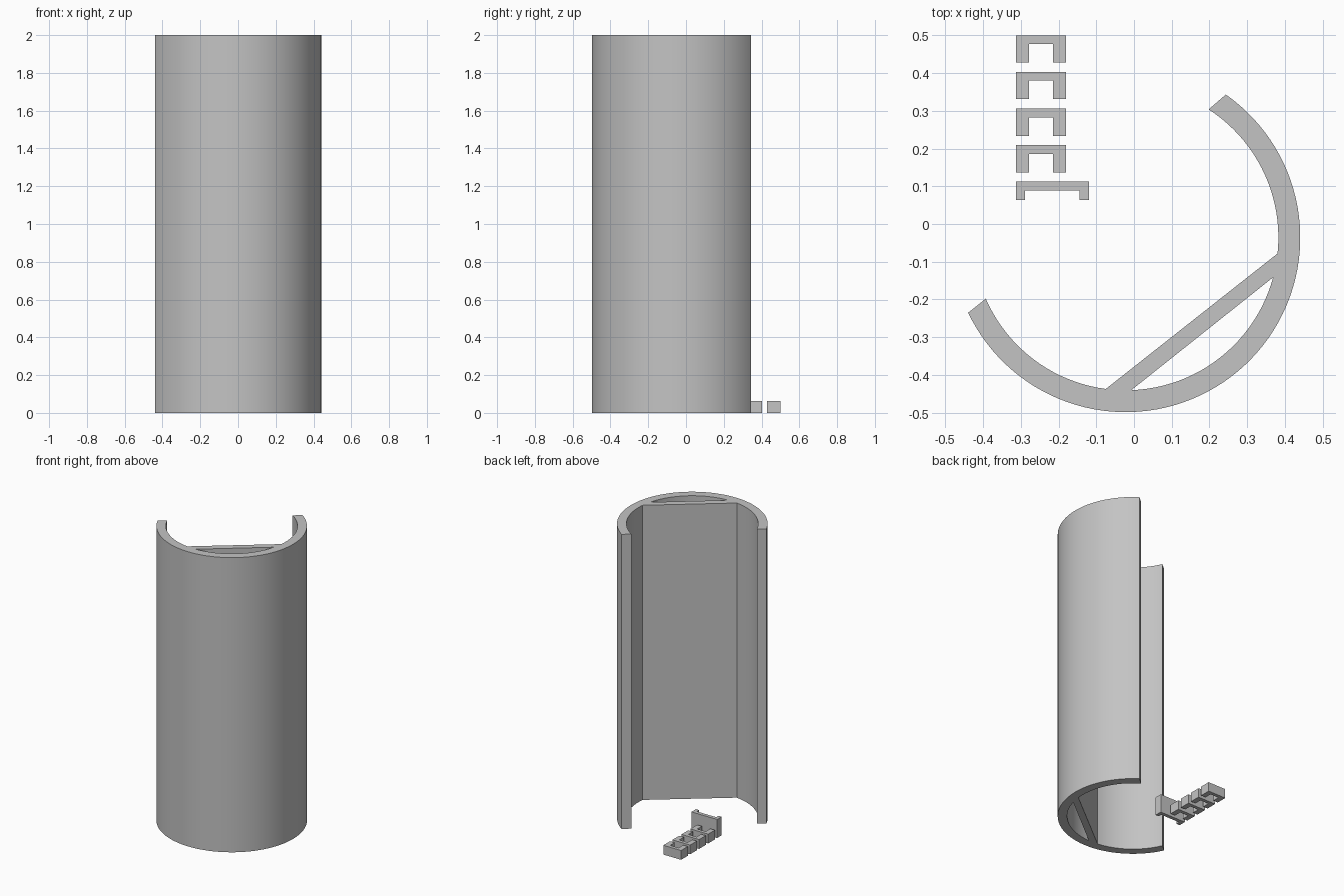
import bpy, bmesh
from math import radians, cos, sin

cube = bpy.data.objects.get("Cube")
if cube:
    bpy.data.objects.remove(cube, do_unlink=True)

grey = bpy.data.materials.new("plain grey")
grey.use_nodes = True
colour = (0.55, 0.55, 0.55, 1)
grey.diffuse_color = colour
grey.node_tree.nodes["Principled BSDF"].inputs["Base Color"].default_value = colour

CENTRE = (-0.022, -0.036)
OUTER, INNER = 0.463, 0.405


def arc(radius, start, end, step=3.0):
    """Points along an arc, angles in degrees."""
    n = max(2, round(abs(end - start) / step))
    angles = [radians(start + (end - start) * i / n) for i in range(n + 1)]
    return [(CENTRE[0] + radius * cos(a), CENTRE[1] + radius * sin(a)) for a in angles]


def prism(name, loops, height):
    """Fill flat outlines (later loops are holes) and raise them from the floor."""
    bm = bmesh.new()
    edges = []
    for loop in loops:
        verts = [bm.verts.new((x, y, 0)) for x, y in loop]
        edges += [bm.edges.new((a, b)) for a, b in zip(verts, verts[1:] + verts[:1])]
    bmesh.ops.triangle_fill(bm, use_beauty=True, edges=edges)
    base = bm.faces[:]
    raised = bmesh.ops.extrude_face_region(bm, geom=base, use_keep_orig=True)["geom"]
    top = [v for v in raised if isinstance(v, bmesh.types.BMVert)]
    bmesh.ops.translate(bm, verts=top, vec=(0, 0, height))
    bmesh.ops.recalc_face_normals(bm, faces=bm.faces[:])
    mesh = bpy.data.meshes.new(name)
    bm.to_mesh(mesh)
    bm.free()
    obj = bpy.data.objects.new(name, mesh)
    bpy.context.collection.objects.link(obj)
    mesh.materials.append(grey)
    return obj


def bracket(name, left, right, back, depth, leg, web, height):
    """Square C-shaped clip with its legs pointing to the front."""
    front, inside = back - depth, back - web
    prism(name, [[(left, front), (left, back), (right, back), (right, front),
                  (right - leg, front), (right - leg, inside),
                  (left + leg, inside), (left + leg, front)]], height)


# Open tube with a flat wall across it, leaving a hollow channel behind the wall
outline = (arc(OUTER, 55, -154.5) + arc(INNER, -156.4, -97.5) + arc(INNER, -6, 57.1))
channel = arc(INNER, -15.1, -87.9)
shell = prism("tube_shell", [outline, channel], 2.0)
bpy.ops.object.select_all(action='DESELECT')
shell.select_set(True)
bpy.context.view_layer.objects.active = shell
bpy.ops.object.shade_smooth_by_angle(angle=radians(20))

# Row of four small clips and one wide, taller clip
for i in range(4):
    bracket(f"small_clip_{i + 1}", -0.313, -0.18, 0.5 - 0.097 * i, 0.072, 0.035, 0.023, 0.063)
bracket("wide_clip", -0.313, -0.12, 0.113, 0.049, 0.024, 0.024, 0.126)
